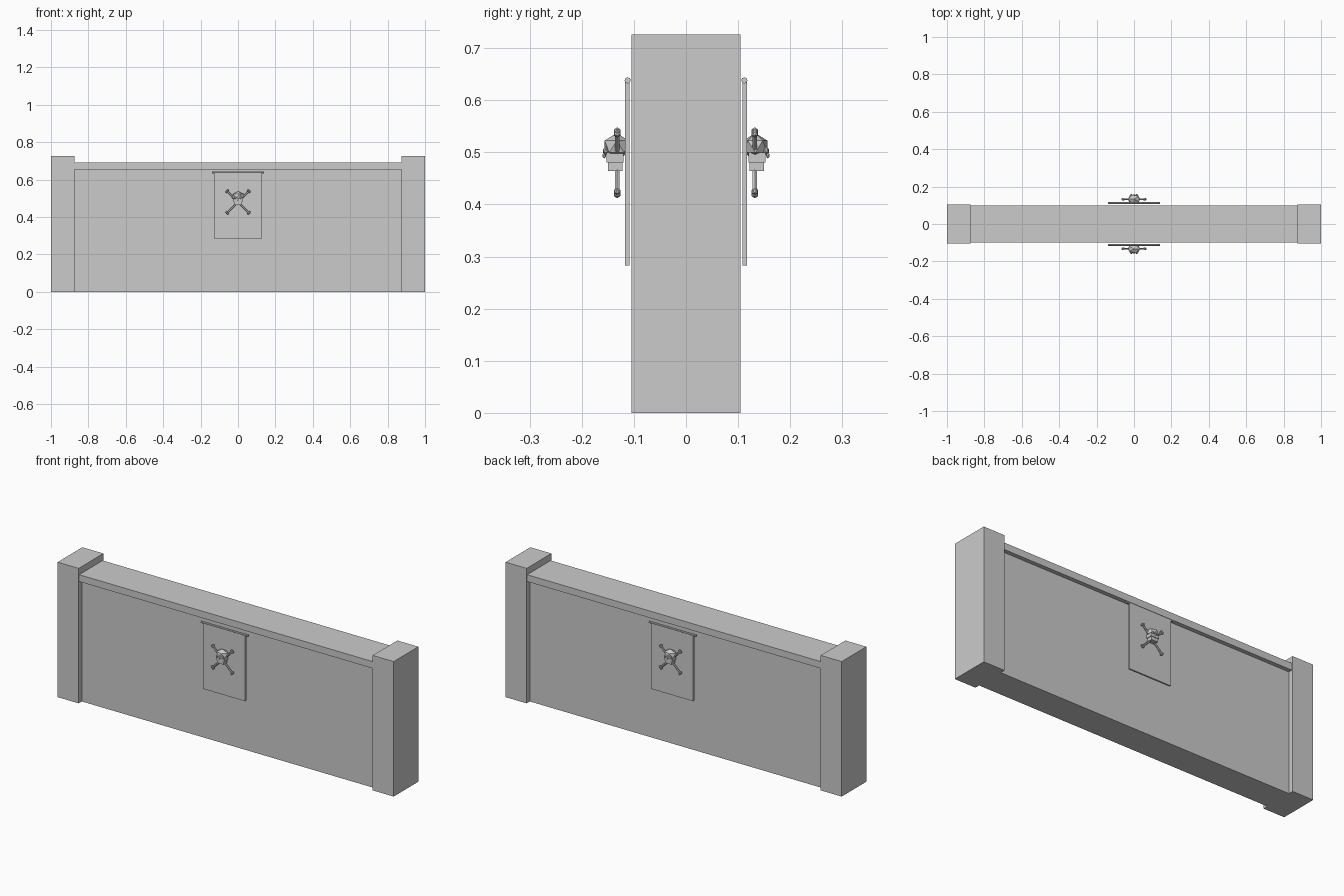
import bpy
from math import radians, pi
from mathutils import Matrix, Vector

cube = bpy.data.objects.get("Cube")
if cube:
    bpy.data.objects.remove(cube, do_unlink=True)

stone = bpy.data.materials.new("grey stone")
stone.use_nodes = True
GREY = (0.6, 0.6, 0.6, 1)
stone.diffuse_color = GREY
stone.node_tree.nodes["Principled BSDF"].inputs["Base Color"].default_value = GREY


def finish(name, turn):
    """Name the new part, colour it and turn it to its side of the wall."""
    ob = bpy.context.object
    ob.name = name
    ob.data.materials.append(stone)
    bpy.context.view_layer.update()
    ob.matrix_world = Matrix.Rotation(turn, 4, "Z") @ ob.matrix_world
    return ob


def box(name, low, high, turn=0):
    low, high = Vector(low), Vector(high)
    bpy.ops.mesh.primitive_cube_add(size=1, location=(low + high) / 2)
    bpy.context.object.scale = high - low
    return finish(name, turn)


def ball(name, centre, size, turn=0, detail=1):
    bpy.ops.mesh.primitive_ico_sphere_add(subdivisions=detail, radius=1, location=centre)
    bpy.context.object.scale = size
    return finish(name, turn)


def rod(name, start, end, radius, turn=0, sides=8):
    start, end = Vector(start), Vector(end)
    bpy.ops.mesh.primitive_cylinder_add(vertices=sides, radius=radius,
                                        depth=(end - start).length, location=(start + end) / 2)
    bpy.context.object.rotation_euler = (end - start).to_track_quat("Z", "Y").to_euler()
    return finish(name, turn)


# Wall, coping and end posts
box("wall", (-0.875, -0.078, 0), (0.875, 0.078, 0.655))
box("coping", (-0.875, -0.1, 0.653), (0.875, 0.1, 0.69))
for side, x in (("left", 0.9375), ("right", -0.9375)):
    box(side + "_post", (x - 0.0625, -0.105, 0), (x + 0.0625, 0.105, 0.726))

# Banner with skull and crossed bones on each face
for side, turn in (("front", 0), ("back", pi)):
    box(side + "_banner", (-0.125, -0.117, 0.283), (0.125, -0.108, 0.635), turn)
    rod(side + "_banner_rod", (-0.14, -0.112, 0.638), (0.14, -0.112, 0.638), 0.006, turn)

    # Crossed bones with paired knobs
    for slant in (-1, 1):
        ends = [Vector((s * slant * 0.058, -0.132, 0.48 + s * 0.058)) for s in (-1, 1)]
        rod(side + "_bone", ends[0], ends[1], 0.005, turn, 6)
        for end in ends:
            across = Vector((slant, 0, -1)) * 0.003
            for offset in (-across, across):
                ball(side + "_bone_knob", end + offset, (0.007, 0.007, 0.007), turn)

    # Skull
    ball(side + "_cranium", (0, -0.133, 0.511), (0.036, 0.027, 0.026), turn)
    box(side + "_cheeks", (-0.024, -0.153, 0.481), (0.024, -0.12, 0.5), turn)
    box(side + "_jaw", (-0.02, -0.15, 0.464), (0.02, -0.122, 0.484), turn)
    for x in (-0.014, 0.014):
        ball(side + "_eye", (x, -0.154, 0.503), (0.008, 0.006, 0.008), turn)
    ball(side + "_nose", (0, -0.157, 0.494), (0.004, 0.004, 0.006), turn)
